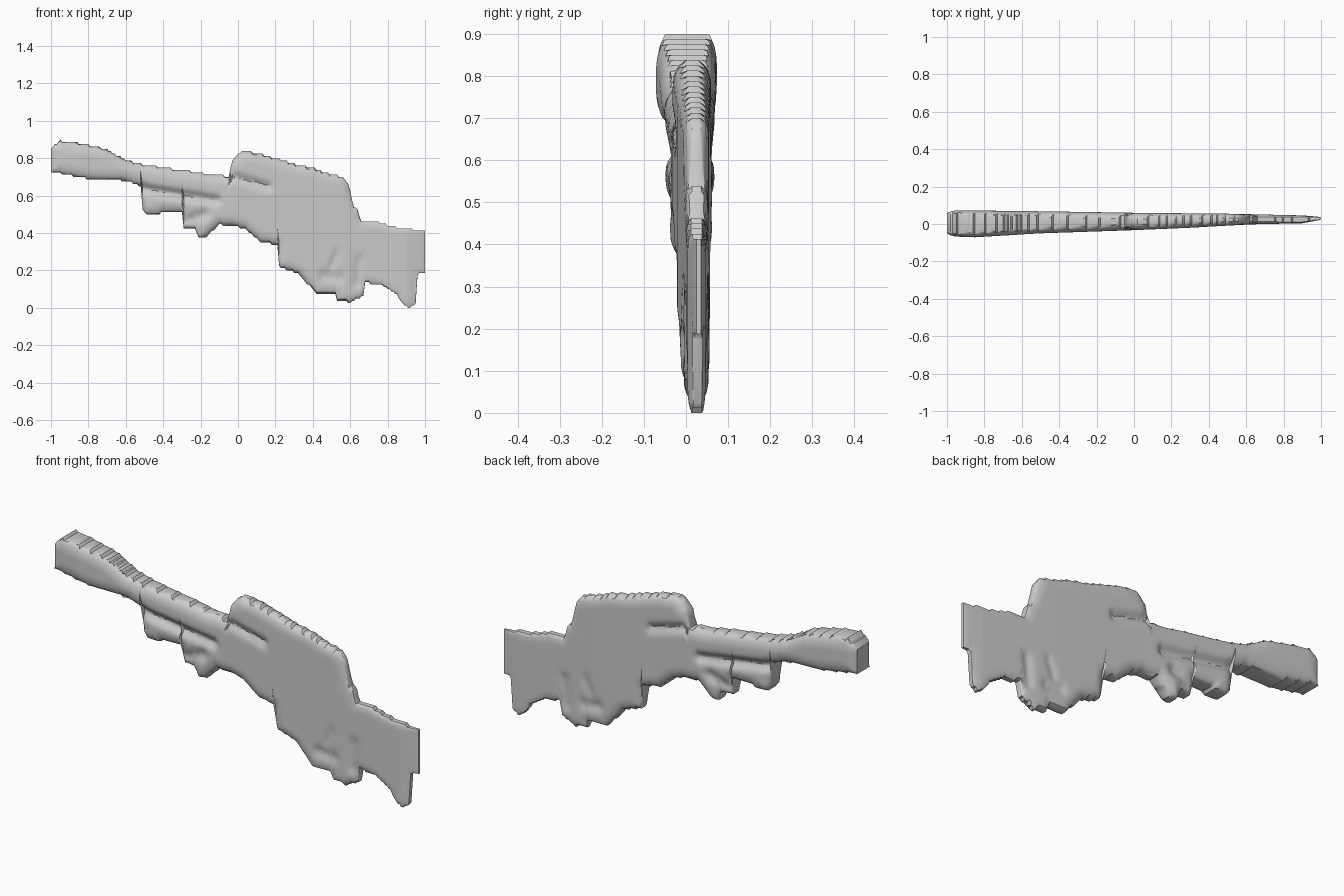
import bpy, math

if "Cube" in bpy.data.objects:
    bpy.data.objects.remove(bpy.data.objects["Cube"])

# side outline, upper and lower edge (x, z)
TOP = [(-1, .85), (-.985, .87), (-.95, .895), (-.85, .88), (-.75, .86), (-.7, .845),
       (-.6, .79), (-.52, .77), (-.4, .75), (-.25, .73), (-.14, .71), (-.05, .705),
       (-.035, .78), (0, .82), (.02, .835), (.1, .83), (.2, .80), (.32, .765), (.4, .75),
       (.48, .72), (.56, .70), (.59, .66), (.61, .58), (.62, .54), (.645, .52),
       (.655, .465), (.74, .46), (.82, .435), (1, .41)]
BOTTOM = [(-1, .73), (-.9, .71), (-.8, .69), (-.6, .68), (-.52, .65), (-.51, .53),
          (-.49, .50), (-.42, .495), (-.41, .51), (-.3, .51), (-.29, .43), (-.23, .42),
          (-.21, .37), (-.17, .38), (-.1, .445), (-.02, .44), (.04, .42), (.12, .355),
          (.21, .335), (.22, .22), (.33, .18), (.42, .07), (.52, .07), (.53, .035),
          (.6, .03), (.67, .065), (.68, .135), (.76, .125), (.85, .07), (.88, .02),
          (.92, 0), (.95, .02), (.96, .18), (1, .19)]
# plan view: front and back surface, rim thickness ratio, edge rounding radius
FRONT = [(-1, -.066), (-.85, -.071), (-.5, -.05), (0, -.033), (.3, -.02), (.62, -.002), (.9, .004), (1, .022)]
BACK = [(-1, .074), (-.5, .068), (0, .06), (.5, .055), (.9, .046), (1, .038)]
RIM = [(-1, .7), (-.6, .5), (0, .3), (.55, .3), (.7, .5), (1, .7)]
ROUND = [(-1, .07), (-.6, .06), (0, .06), (1, .04)]
# creases pressed into both sides: x0, z0, x1, z1, strength, width
CREASES = [(-.5, .635, -.12, .575, .45, .025), (-.02, .70, .16, .65, .4, .02),
           (.46, .17, .54, .16, .35, .025), (.5, .22, .53, .29, .25, .02),
           (.64, .13, .65, .26, .35, .025), (-.26, .47, -.18, .5, .3, .03)]
STEP, ROWS = .01, 36


def interp(table, x):
    for (x0, v0), (x1, v1) in zip(table, table[1:]):
        if x <= x1 + 1e-7:
            return v0 + (v1 - v0) * (x - x0) / (x1 - x0)
    return table[-1][1]


def seg_dist(x, z, x0, z0, x1, z1):
    dx, dz = x1 - x0, z1 - z0
    t = max(0, min(1, ((x - x0) * dx + (z - z0) * dz) / (dx * dx + dz * dz)))
    return math.hypot(x - x0 - t * dx, z - z0 - t * dz)


LOOP = TOP + BOTTOM[::-1]
EDGES = [(*a, *b) for a, b in zip(LOOP, LOOP[1:] + LOOP[:1])]


def thickness(x, z, on_edge):
    rim, rad = interp(RIM, x), interp(ROUND, x)
    d = 0 if on_edge else min(seg_dist(x, z, *e) for e in EDGES)
    u = 1 - min(d / rad, 1)
    f = rim + (1 - rim) * math.sqrt(1 - u * u)
    for x0, z0, x1, z1, amount, width in CREASES:
        f *= 1 - amount * math.exp(-(seg_dist(x, z, x0, z0, x1, z1) / width) ** 2)
    return f


def snap(z):
    return round(z / .0125) * .0125


def ring(x):
    lo, hi = snap(interp(BOTTOM, x)), snap(interp(TOP, x))
    yf, yb = interp(FRONT, x), interp(BACK, x)
    mid, half = (yf + yb) / 2, (yb - yf) / 2
    front, back = [], []
    for k in range(ROWS):
        t = k / (ROWS - 1)
        t = .5 * t + .25 * (1 - math.cos(math.pi * t))
        z = lo + (hi - lo) * t
        h = half * thickness(x, z, k in (0, ROWS - 1))
        front.append((x, mid - h, z))
        back.append((x, mid + h, z))
    return front + back[::-1]


def section(name, x0, x1, cap_left=False, cap_right=False):
    count = round((x1 - x0) / STEP)
    verts, faces, n = [], [], 2 * ROWS
    for i in range(count + 1):
        verts += ring(round(x0 + i * STEP, 4))
    for i in range(count):
        for k in range(n):
            j = (k + 1) % n
            faces.append((i * n + k, i * n + n + k, i * n + n + j, i * n + j))
    for k in range(ROWS - 1):
        quad = (k, k + 1, n - 2 - k, n - 1 - k)
        if cap_left:
            faces.append(quad)
        if cap_right:
            faces.append(tuple(count * n + q for q in quad[::-1]))
    mesh = bpy.data.meshes.new(name)
    mesh.from_pydata(verts, [], faces)
    ob = bpy.data.objects.new(name, mesh)
    bpy.context.collection.objects.link(ob)
    bpy.context.view_layer.objects.active = ob
    ob.select_set(True)
    bpy.ops.object.shade_smooth_by_angle(angle=math.radians(35))
    ob.select_set(False)


# seamless lengthwise parts sharing one surface
section("barrel", -1, -.52, cap_left=True)
section("fore_end", -.52, -.1)
section("body_with_sight", -.1, .66)
section("stock", .66, 1, cap_right=True)
